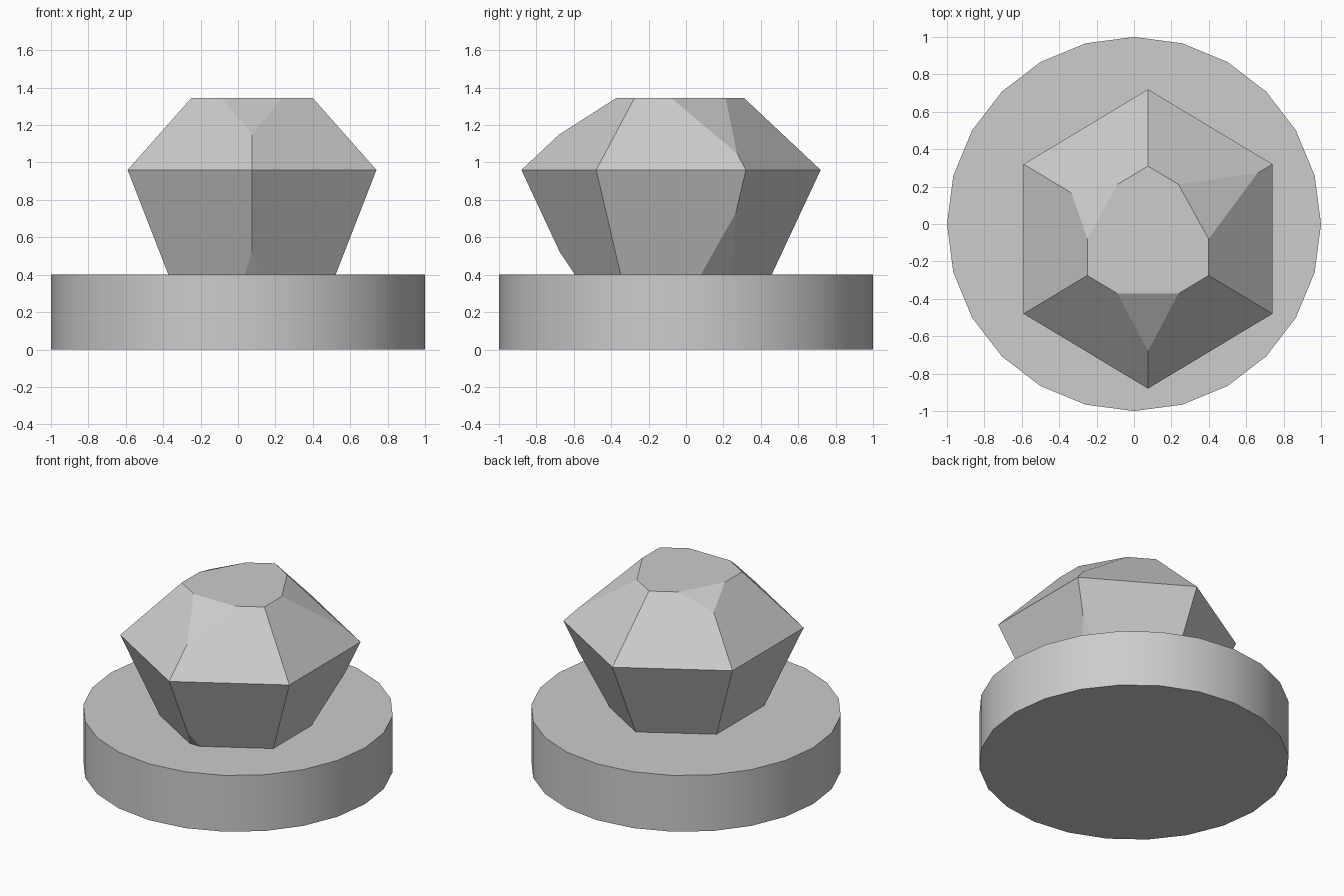
import bpy
import bmesh
import math
from mathutils import Vector

cube = bpy.data.objects.get("Cube")
if cube:
    bpy.data.objects.remove(cube, do_unlink=True)

stone_grey = bpy.data.materials.new("stone_grey")
stone_grey.use_nodes = True
stone_grey.diffuse_color = (0.604, 0.604, 0.604, 1)
shader = next(n for n in stone_grey.node_tree.nodes if n.type == 'BSDF_PRINCIPLED')
shader.inputs["Base Color"].default_value = stone_grey.diffuse_color

# Round plinth with smooth sides
bpy.ops.mesh.primitive_cylinder_add(vertices=24, radius=1, depth=0.4, location=(0, 0, 0.2))
base = bpy.context.object
base.name = "round_base"
base.data.materials.append(stone_grey)
bpy.ops.object.shade_smooth_by_angle(angle=math.radians(30))


def hexagon(radius, z):
    """Six corners, counted clockwise from the back, slightly narrow in x."""
    return [Vector((0.075 + 0.96 * radius * math.sin(math.radians(60 * i)),
                    -0.08 + radius * math.cos(math.radians(60 * i)), z))
            for i in range(6)]


def cut_corner(bm, i, ring, depth, spread):
    """Slice off corner i of the gem between the girdle and the given ring."""
    apex = girdle[i].lerp(ring[i], depth)
    a = ring[i].lerp(ring[(i + 1) % 6], spread)
    b = ring[i].lerp(ring[i - 1], spread)
    normal = (a - apex).cross(b - apex).normalized()
    if normal.dot(ring[i] - apex) < 0:
        normal.negate()
    cut = bmesh.ops.bisect_plane(bm, geom=bm.verts[:] + bm.edges[:] + bm.faces[:],
                                 dist=1e-5, plane_co=apex, plane_no=normal,
                                 clear_outer=True)
    rim = [e for e in bm.edges if e.is_boundary]
    bmesh.ops.holes_fill(bm, edges=rim, sides=0)


# Faceted gem: table on top, wide girdle, foot sunk slightly into the base
table = hexagon(0.39, 1.345)
girdle = hexagon(0.8, 0.96)
foot = hexagon(0.538, 0.4)
sunk = [g.lerp(f, 1.15) for g, f in zip(girdle, foot)]

bm = bmesh.new()
rings = [[bm.verts.new(p) for p in ring] for ring in (table, girdle, sunk)]
for upper, lower in zip(rings, rings[1:]):
    for i in range(6):
        j = (i + 1) % 6
        bm.faces.new((upper[i], upper[j], lower[j], lower[i]))
bm.faces.new(rings[0])
bm.faces.new(rings[-1])

# Crown cuts on three alternate corners, then the two cuts under the girdle
for corner, depth in ((1, 0.235), (3, 0.49), (5, 0.75)):
    cut_corner(bm, corner, table, depth, 0.5)
for corner, depth, spread in ((1, 0.41, 0.204), (3, 0.786, 0.09)):
    cut_corner(bm, corner, foot, depth, spread)

bmesh.ops.remove_doubles(bm, verts=bm.verts[:], dist=1e-4)
bmesh.ops.recalc_face_normals(bm, faces=bm.faces[:])
mesh = bpy.data.meshes.new("faceted_gem")
bm.to_mesh(mesh)
bm.free()
mesh.materials.append(stone_grey)
gem = bpy.data.objects.new("faceted_gem", mesh)
bpy.context.collection.objects.link(gem)
